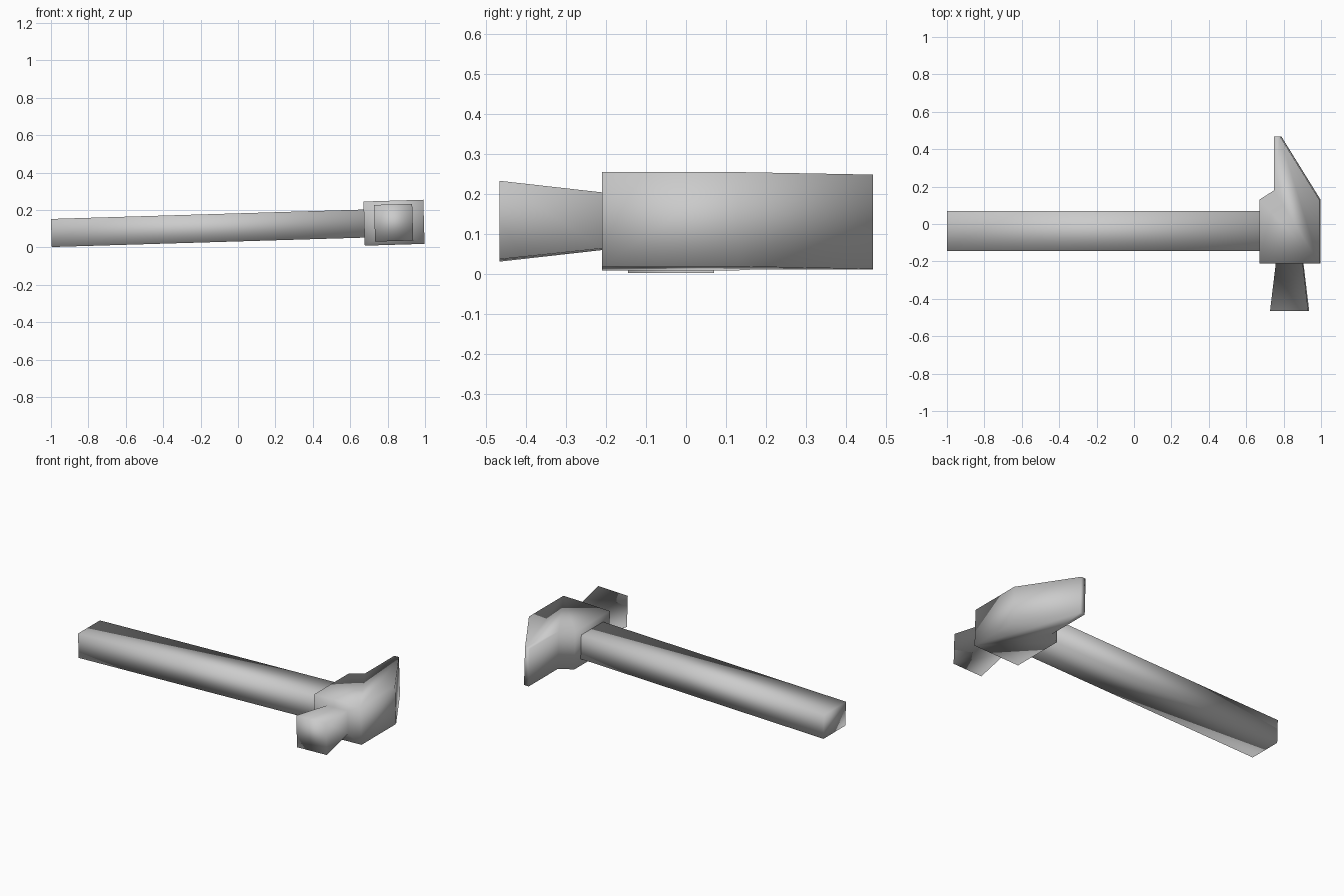
import bpy, bmesh, math
from mathutils import Matrix, Vector

if "Cube" in bpy.data.objects:
    bpy.data.objects.remove(bpy.data.objects["Cube"])

# Whole hammer is tilted slightly, pivoting at the handle's butt end
TILT = Matrix.Translation((-0.998, 0, 0.077)) @ Matrix.Rotation(-math.atan(0.03), 4, 'Y')
X0 = -0.998


def finish(name, bm):
    bmesh.ops.recalc_face_normals(bm, faces=bm.faces)
    bm.transform(TILT)
    me = bpy.data.meshes.new(name)
    bm.to_mesh(me)
    bm.free()
    for p in me.polygons:
        p.use_smooth = True
    ob = bpy.data.objects.new(name, me)
    bpy.context.collection.objects.link(ob)
    return ob


def grow(bm, face, cx, y, hx, hz):
    """Step a front-facing quad to a new rectangle at depth y."""
    bmesh.ops.inset_individual(bm, faces=[face], thickness=0.005)
    c = face.calc_center_median()
    for v in face.verts:
        v.co = Vector((cx + math.copysign(hx, v.co.x - c.x), y,
                       math.copysign(hz, v.co.z - c.z)))


# Handle: long rectangular bar
bm = bmesh.new()
bmesh.ops.create_cube(bm, size=1)
length = 1.675
for v in bm.verts:
    v.co = Vector(((v.co.x + 0.5) * length, v.co.y * 0.215 - 0.0375, v.co.z * 0.15))
finish("handle", bm)

# Head: extruded wedge outline
profile = [(0.675, -0.21), (0.995, -0.21), (0.995, 0.13), (0.785, 0.468),
           (0.753, 0.468), (0.753, 0.18), (0.675, 0.13)]
bm = bmesh.new()
base = bm.faces.new([bm.verts.new((x - X0, y, -0.118)) for x, y in profile])
ext = bmesh.ops.extrude_face_region(bm, geom=[base], use_keep_orig=True)
for v in [g for g in ext["geom"] if isinstance(g, bmesh.types.BMVert)]:
    v.co.z = 0.118
bmesh.ops.recalc_face_normals(bm, faces=bm.faces)

# Striking end: narrow neck flaring to a square face
front = min(bm.faces, key=lambda f: f.calc_center_median().y)
grow(bm, front, 0.833 - X0, -0.21, 0.072, 0.07)
grow(bm, front, 0.833 - X0, -0.466, 0.102, 0.098)
finish("head", bm)
